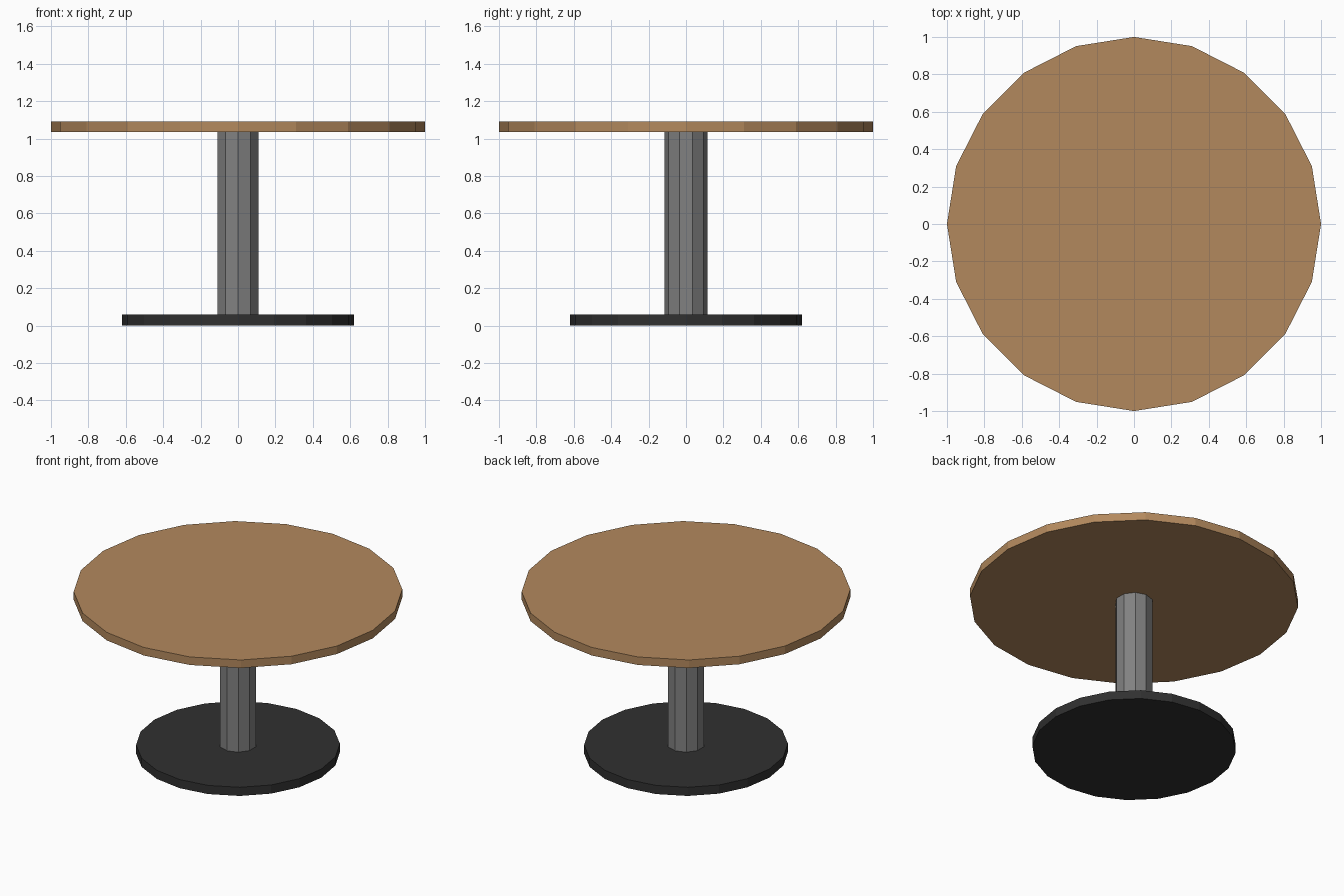
import bpy

if "Cube" in bpy.data.objects:
    bpy.data.objects.remove(bpy.data.objects["Cube"])


def disc(name, radius, z0, z1, sides, color=None):
    """Flat-shaded upright prism spanning z0..z1, with a corner on the y axis."""
    bpy.ops.mesh.primitive_cylinder_add(
        vertices=sides, radius=radius, depth=z1 - z0, location=(0, 0, (z0 + z1) / 2))
    obj = bpy.context.object
    obj.name = name
    if color:
        mat = bpy.data.materials.new(name + "_material")
        mat.diffuse_color = (*color, 1)
        mat.use_nodes = True
        mat.node_tree.nodes["Principled BSDF"].inputs["Base Color"].default_value = mat.diffuse_color
        obj.data.materials.append(mat)
    return obj


# Dark round foot
disc("base", 0.62, 0.0, 0.058, 20, (0.03, 0.03, 0.03))

# Ten-sided grey column
disc("pedestal", 0.115, 0.058, 1.036, 10, (0.22, 0.22, 0.22))

# Round wooden top
disc("tabletop", 1.0, 1.036, 1.09, 20, (0.45, 0.25, 0.11))
